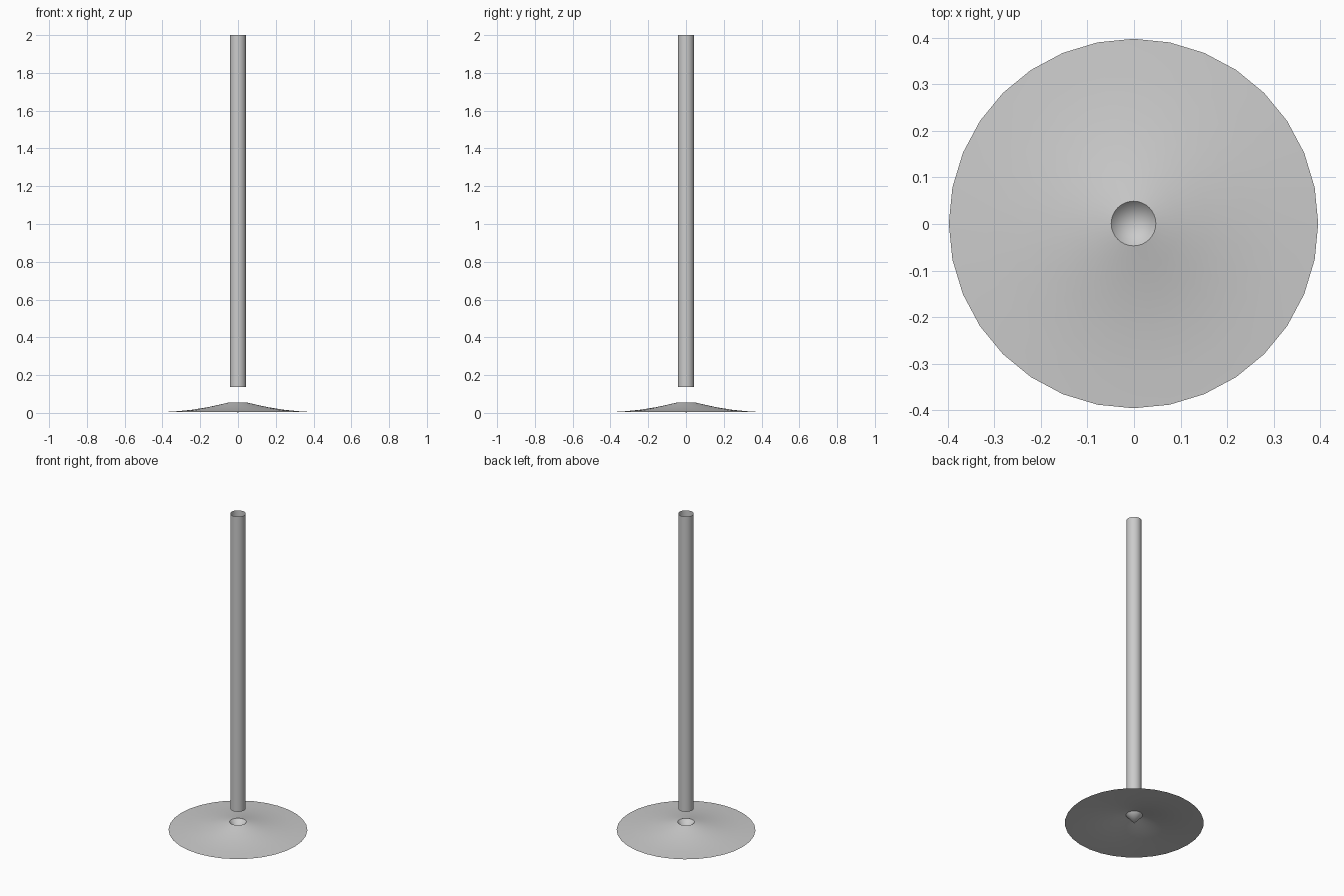
import bpy, bmesh, math

if "Cube" in bpy.data.objects:
    bpy.data.objects.remove(bpy.data.objects["Cube"])

SIDES = 32

def lathe(name, profile, centre=(0, 0)):
    """Revolve (radius, z) points into an open shell; radius 0 makes a tip."""
    bm = bmesh.new()
    rings = []
    for r, z in profile:
        if r == 0:
            rings.append([bm.verts.new((centre[0], centre[1], z))] * SIDES)
        else:
            rings.append([bm.verts.new((
                centre[0] + r * math.cos(2 * math.pi * i / SIDES),
                centre[1] + r * math.sin(2 * math.pi * i / SIDES), z))
                for i in range(SIDES)])
    for a, b in zip(rings, rings[1:]):
        for i in range(SIDES):
            j = (i + 1) % SIDES
            corners = list(dict.fromkeys((a[i], a[j], b[j], b[i])))
            bm.faces.new(corners)
    mesh = bpy.data.meshes.new(name)
    bm.to_mesh(mesh)
    bm.free()
    obj = bpy.data.objects.new(name, mesh)
    bpy.context.collection.objects.link(obj)
    bpy.context.view_layer.objects.active = obj
    obj.select_set(True)
    bpy.ops.object.shade_smooth_by_angle(angle=math.radians(30))
    obj.select_set(False)
    return obj

# Flared base shell with a conical socket dipping down from its raised centre
lathe("flared_base", [(0.397, 0.004), (0.32, 0.009), (0.24, 0.017),
                      (0.16, 0.030), (0.10, 0.043), (0.048, 0.055),
                      (0, 0.0)], (-0.001, 0.001))

# Open hollow pole hovering above the base
lathe("pole", [(0.043, 0.138), (0.043, 2.0)])
